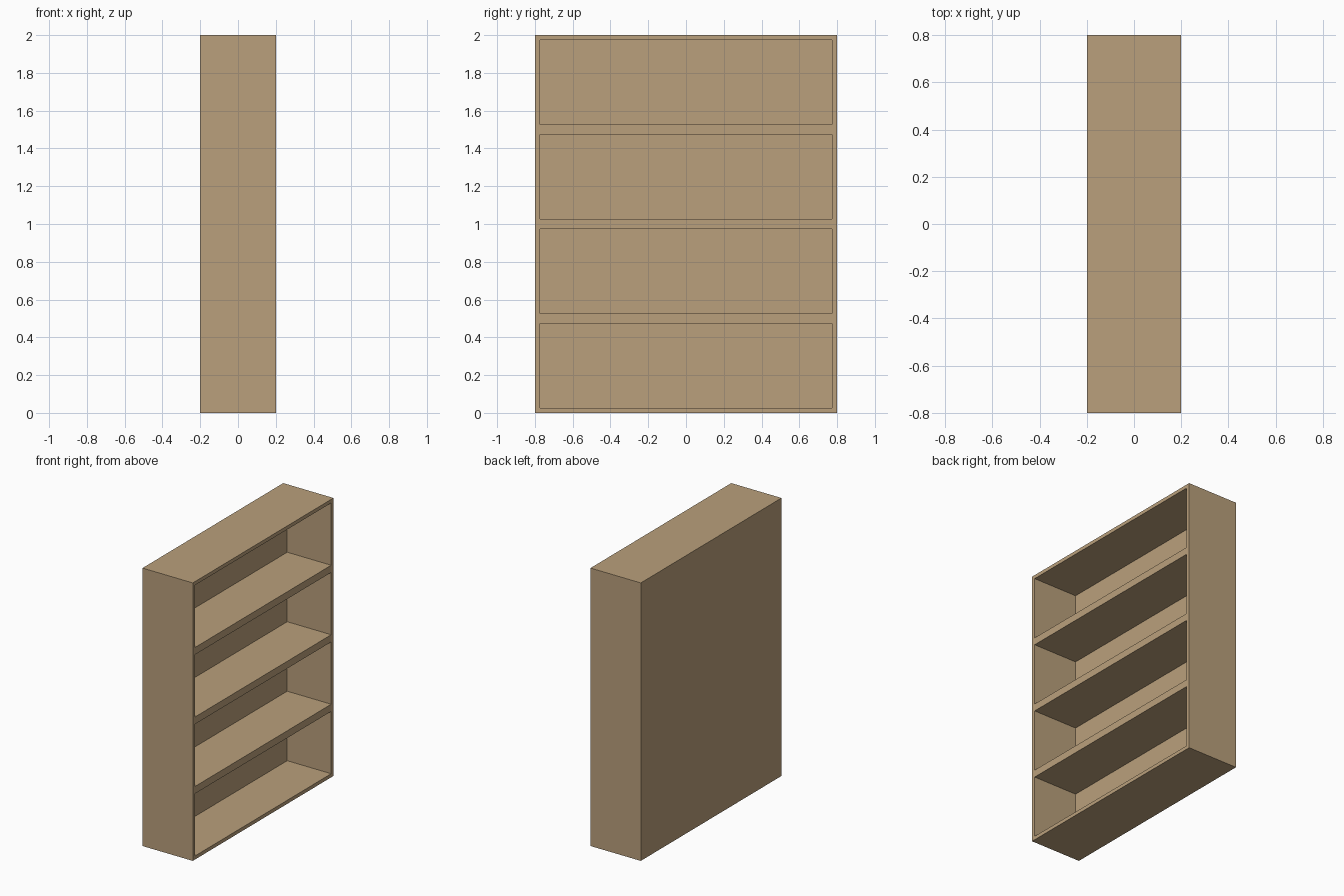
import bpy, bmesh
from mathutils import Vector

if "Cube" in bpy.data.objects:
    bpy.data.objects.remove(bpy.data.objects["Cube"])

DEPTH, WIDTH, HEIGHT = 0.4, 1.6, 2.0
SHELVES, RIM, RECESS = 4, 0.026, 0.35

wood = bpy.data.materials.new("light wood")
wood.diffuse_color = (0.49, 0.35, 0.20, 1)
wood.use_nodes = True
wood.node_tree.nodes["Principled BSDF"].inputs["Base Color"].default_value = wood.diffuse_color

# Solid case
bm = bmesh.new()
bmesh.ops.create_cube(bm, size=1)
for v in bm.verts:
    v.co = Vector((v.co.x * DEPTH, v.co.y * WIDTH, (v.co.z + 0.5) * HEIGHT))

# Cut the case into equal shelf bays
for i in range(1, SHELVES):
    bmesh.ops.bisect_plane(bm, geom=bm.verts[:] + bm.edges[:] + bm.faces[:],
                           plane_co=(0, 0, HEIGHT * i / SHELVES), plane_no=(0, 0, 1))
bm.normal_update()

# Inset each bay on the open side, then push it back to form the shelves
bays = [f for f in bm.faces if f.normal.x > 0.9]
bmesh.ops.inset_individual(bm, faces=bays, thickness=RIM, use_even_offset=True)
for bay in bays:
    new = bmesh.ops.extrude_discrete_faces(bm, faces=[bay])["faces"]
    bmesh.ops.translate(bm, verts=new[0].verts[:], vec=(-RECESS, 0, 0))

# Merge the flat outer faces again
bmesh.ops.dissolve_limit(bm, angle_limit=0.01, verts=bm.verts[:], edges=bm.edges[:])
bmesh.ops.recalc_face_normals(bm, faces=bm.faces[:])

mesh = bpy.data.meshes.new("bookcase")
bm.to_mesh(mesh)
bm.free()
mesh.materials.append(wood)
bpy.context.collection.objects.link(bpy.data.objects.new("bookcase", mesh))
